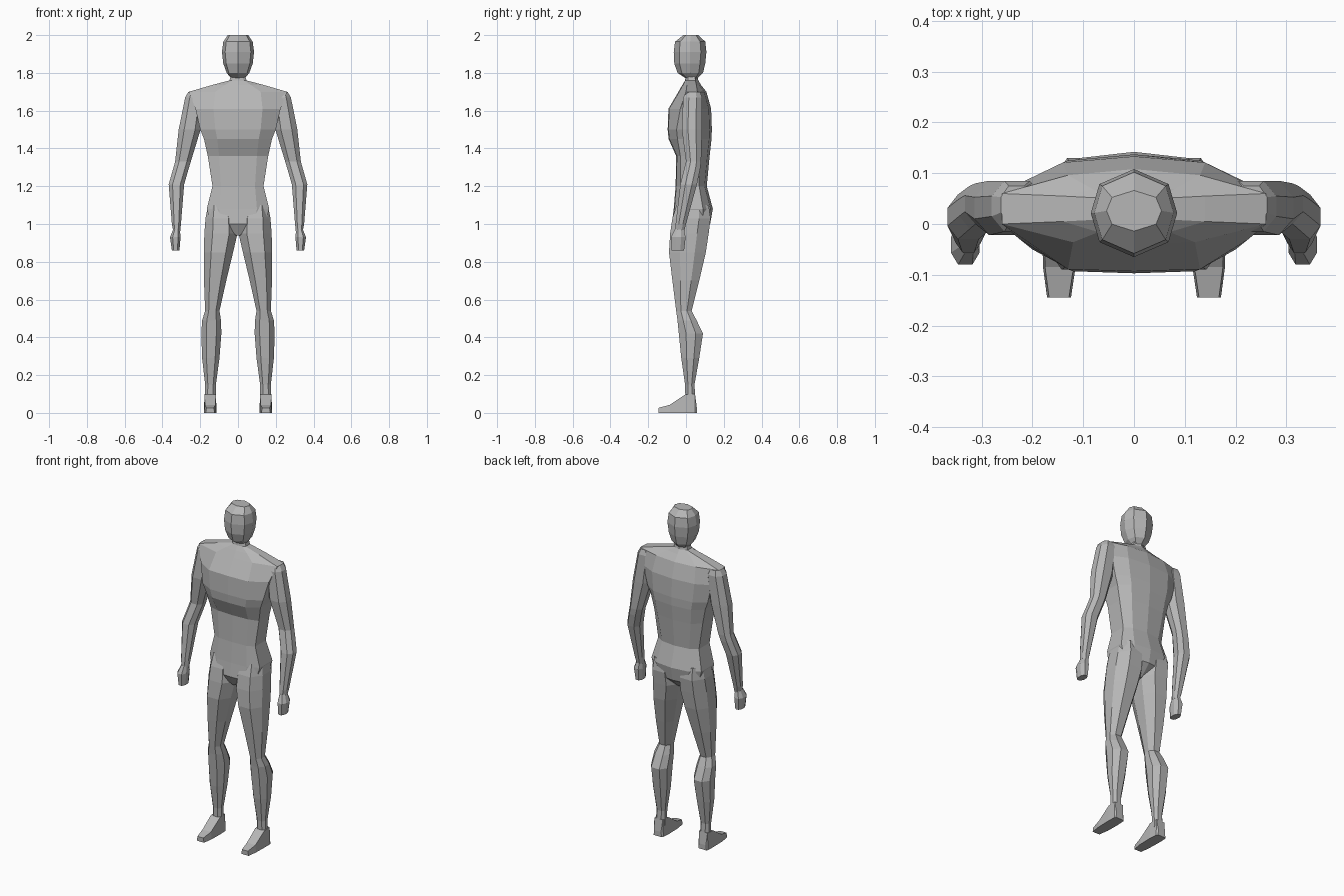
import bpy, bmesh

skin = bpy.data.materials.new("mid grey")
skin.diffuse_color = (0.47, 0.47, 0.47, 1)


def loft(name, rings, mirror=False):
    """Skin a list of equal-length point rings and cap both ends."""
    bm = bmesh.new()
    loops = [[bm.verts.new(p) for p in ring] for ring in rings]
    n = len(loops[0])
    for a, b in zip(loops, loops[1:]):
        for i in range(n):
            j = (i + 1) % n
            bm.faces.new((a[i], a[j], b[j], b[i]))
    bm.faces.new(loops[0][::-1])
    bm.faces.new(loops[-1])
    bmesh.ops.recalc_face_normals(bm, faces=bm.faces)
    mesh = bpy.data.meshes.new(name)
    bm.to_mesh(mesh)
    bm.free()
    mesh.materials.append(skin)
    obj = bpy.data.objects.new(name, mesh)
    bpy.context.collection.objects.link(obj)
    if mirror:
        obj.modifiers.new("mirror", 'MIRROR')
    return obj


def symmetric(half, z):
    """Ring from (x, y) points running front to back on one side."""
    other = [(-x, y) for x, y in half[-2:0:-1]]
    return [(x, y, z) for x, y in half + other]


def limb_ring(z, x0, x1, y0, y1):
    """Eight-sided cross-section filling the given box."""
    cx, cy = (x0 + x1) / 2, (y0 + y1) / 2
    rx, ry = (x1 - x0) / 2, (y1 - y0) / 2
    shape = [(-.5, -1), (.5, -1), (1, -.4), (1, .4),
             (.5, 1), (-.5, 1), (-1, .4), (-1, -.4)]
    return [(cx + u * rx, cy + v * ry, z) for u, v in shape]


# Torso: z, front corner x, half width, front y, side y front/back, back corner x, back y
torso = [
    (1.80, .02, .035, .000, .015, .045, .02, .060),
    (1.76, .03, .045, -.005, .010, .050, .03, .065),
    (1.735, .07, .14, -.020, .005, .055, .08, .080),
    (1.70, .12, .26, -.040, .000, .060, .13, .108),
    (1.61, .13, .225, -.093, -.030, .080, .14, .133),
    (1.50, .12, .20, -.097, -.050, .080, .13, .137),
    (1.45, .11, .18, -.092, -.045, .075, .12, .135),
    (1.36, .10, .16, -.052, -.030, .070, .11, .125),
    (1.20, .09, .135, -.055, -.030, .070, .09, .110),
    (1.08, .10, .165, -.065, -.030, .090, .105, .142),
    (1.00, .09, .145, -.075, -.040, .090, .09, .128),
    (0.94, .01, .02, -.045, -.020, .050, .01, .065),
]
loft("torso", [symmetric([(0, yf), (xf, yf + .004), (w, s0), (w, s1), (xb, yb - .012), (0, yb)], z)
               for z, xf, w, yf, s0, s1, xb, yb in torso])

# Head: z, half width, front y, back y
head = [(1.77, .035, .000, .060), (1.80, .060, -.045, .090), (1.85, .078, -.062, .102),
        (1.91, .085, -.065, .108), (1.965, .078, -.058, .102), (2.00, .054, -.014, .066)]
rings = []
for z, w, y0, y1 in head:
    c, d = (y0 + y1) / 2, (y1 - y0) / 2
    rings.append(symmetric([(0, y0), (w * .8, c - d * .66), (w, c), (w * .8, c + d * .66), (0, y1)], z))
loft("head", rings)

# Arms: z, inner x, outer x, front y, back y
loft("arm", [limb_ring(*r) for r in [
    (1.70, .20, .262, .000, .075),
    (1.67, .18, .280, -.015, .085),
    (1.50, .198, .314, -.022, .085),
    (1.33, .250, .333, .000, .080),
    (1.29, .262, .344, -.010, .075),
    (1.21, .285, .367, -.030, .058),
    (1.00, .302, .350, -.055, .000),
    (0.96, .306, .342, -.058, -.010)]], True)

# Hands
loft("hand", [limb_ring(*r) for r in [
    (0.975, .308, .342, -.058, -.012),
    (0.93, .304, .360, -.080, -.002),
    (0.86, .310, .350, -.076, -.010)]], True)

# Legs
loft("leg", [limb_ring(*r) for r in [
    (1.10, .03, .158, -.050, .120),
    (1.03, .010, .172, -.072, .130),
    (0.95, .003, .178, -.084, .120),
    (0.85, .026, .181, -.090, .105),
    (0.70, .062, .180, -.072, .070),
    (0.54, .098, .174, -.052, .030),
    (0.49, .090, .190, -.045, .056),
    (0.42, .088, .194, -.038, .090),
    (0.29, .098, .190, -.025, .070),
    (0.15, .117, .174, -.005, .045),
    (0.06, .117, .176, -.003, .050)]], True)

# Feet: y, inner x, outer x, top z
loft("foot", [[(x0, y, 0), (x1, y, 0), (x1 - .004, y, zt), (x0 + .004, y, zt)]
              for y, x0, x1, zt in [
    (-.145, .124, .171, .027),
    (-.085, .115, .179, .043),
    (-.003, .113, .181, .098),
    (.048, .116, .180, .100),
    (.057, .122, .175, .030)]], True)
